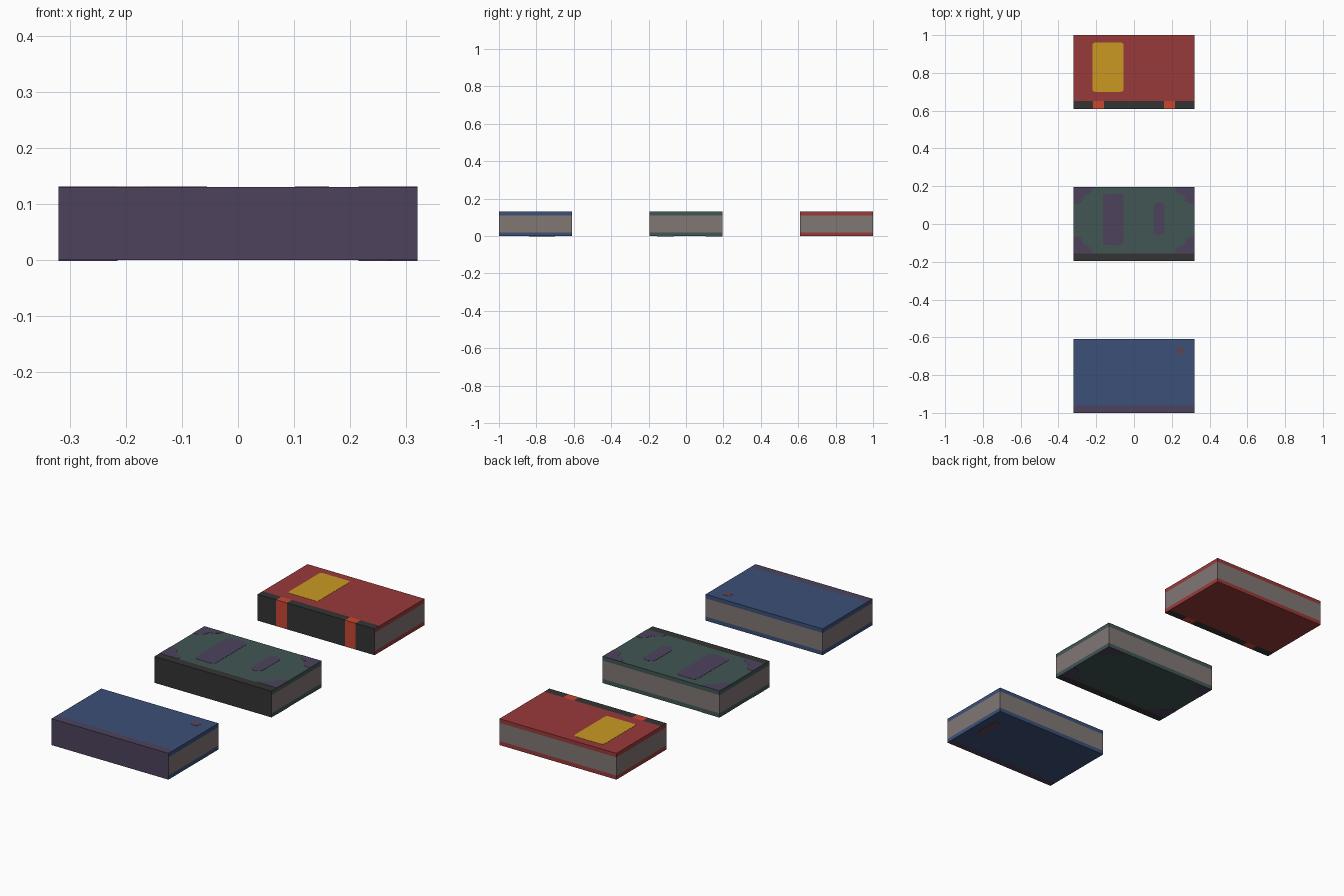
import bpy, bmesh, math

if "Cube" in bpy.data.objects:
    bpy.data.objects.remove(bpy.data.objects["Cube"])

L, W, H = 0.64, 0.39, 0.13      # book length (x), width (y), height (z)
COVER, SPINE = 0.02, 0.04       # cover thickness, spine wrap onto the covers
LIFT = 0.001                    # thickness of painted plates


def material(name, r, g, b):
    def lin(c):
        c /= 255
        return c / 12.92 if c <= 0.04045 else ((c + 0.055) / 1.055) ** 2.4
    m = bpy.data.materials.new(name)
    m.diffuse_color = (lin(r), lin(g), lin(b), 1)
    m.use_nodes = True
    m.node_tree.nodes["Principled BSDF"].inputs["Base Color"].default_value = m.diffuse_color
    return m


RED = material("red cover", 153, 58, 58)
GREEN = material("green cover", 65, 86, 83)
BLUE = material("blue cover", 60, 80, 120)
PAGES = material("grey pages", 128, 119, 116)
DARK = material("charcoal spine", 52, 52, 52)
PURPLE = material("purple", 77, 66, 92)
ORANGE = material("orange band", 200, 70, 50)
YELLOW = material("yellow label", 203, 153, 34)
MAUVE = material("mauve spot", 95, 68, 85)


def finish(bm, name, mats):
    me = bpy.data.meshes.new(name)
    bm.to_mesh(me)
    bm.free()
    for m in mats:
        me.materials.append(m)
    ob = bpy.data.objects.new(name, me)
    bpy.context.collection.objects.link(ob)
    return ob


def book(name, cy, cover, spine, bands=()):
    """Box cut into covers, pages, spine and optional bands, coloured by position."""
    bm = bmesh.new()
    bmesh.ops.create_cube(bm, size=1)
    for v in bm.verts:
        v.co = (v.co.x * L, v.co.y * W + cy, (v.co.z + 0.5) * H)
    front = cy - W / 2
    cuts = [((0, 0, COVER), (0, 0, 1)), ((0, 0, H - COVER), (0, 0, 1)),
            ((0, front + SPINE, 0), (0, 1, 0))]
    cuts += [((x, 0, 0), (1, 0, 0)) for band in bands for x in band]
    for co, no in cuts:
        bmesh.ops.bisect_plane(bm, geom=bm.verts[:] + bm.edges[:] + bm.faces[:],
                               plane_co=co, plane_no=no)
    bm.normal_update()
    for f in bm.faces:
        c, n = f.calc_center_median(), f.normal
        wraps = n.y < -0.5 or (abs(n.z) > 0.5 and c.y < front + SPINE)
        if wraps:
            f.material_index = 3 if any(a < c.x < b for a, b in bands) else 2
        elif abs(n.z) < 0.5 and COVER < c.z < H - COVER:
            f.material_index = 1
    finish(bm, name, [cover, PAGES, spine, ORANGE])


def plate(name, pts, mat, bottom=False):
    """Thin painted plate on the top or bottom cover."""
    z0 = -LIFT if bottom else H - LIFT
    bm = bmesh.new()
    f = bm.faces.new([bm.verts.new((x, y, z0)) for x, y in pts])
    ext = bmesh.ops.extrude_face_region(bm, geom=[f])["geom"]
    for v in ext:
        if isinstance(v, bmesh.types.BMVert):
            v.co.z += 2 * LIFT
    bmesh.ops.recalc_face_normals(bm, faces=bm.faces[:])
    finish(bm, name, [mat])


def rounded(x0, x1, y0, y1, r, seg=4):
    pts = []
    for i, (x, y) in enumerate([(x1 - r, y1 - r), (x0 + r, y1 - r),
                                (x0 + r, y0 + r), (x1 - r, y0 + r)]):
        for k in range(seg + 1):
            a = math.pi / 2 * (i + k / seg)
            pts.append((x + r * math.cos(a), y + r * math.sin(a)))
    return pts


# Books
book("red_book", 0.805, RED, DARK, [(-0.218, -0.16), (0.158, 0.216)])
book("green_book", 0, GREEN, DARK)
book("blue_book", -0.805, BLUE, PURPLE)

# Label on the red book
plate("yellow_label", rounded(-0.22, -0.055, 0.70, 0.96, 0.014), YELLOW)

# Panels on the green book
plate("wide_panel", rounded(-0.165, -0.055, -0.11, 0.16, 0.018), PURPLE)
plate("narrow_panel", rounded(0.102, 0.162, -0.06, 0.115, 0.027), PURPLE)

# Stepped corner guards on the green book, mirrored to all corners of both covers
guard = [(0, 0), (0.105, 0), (0.098, 0.022), (0.075, 0.04), (0.055, 0.045),
         (0.045, 0.075), (0.028, 0.088), (0, 0.09)]
for bottom in (False, True):
    for sx in (-1, 1):
        for sy, edge in ((-1, W / 2), (1, -W / 2 + SPINE)):
            pts = [(sx * (L / 2 - u), edge + sy * v) for u, v in guard]
            plate("corner_guard", pts, PURPLE, bottom)

# Spots on the blue book
plate("cover_spot", rounded(0.222, 0.26, -0.69, -0.652, 0.006), MAUVE)
plate("underside_spot", rounded(0.235, 0.275, -0.84, -0.70, 0.015), MAUVE, True)
